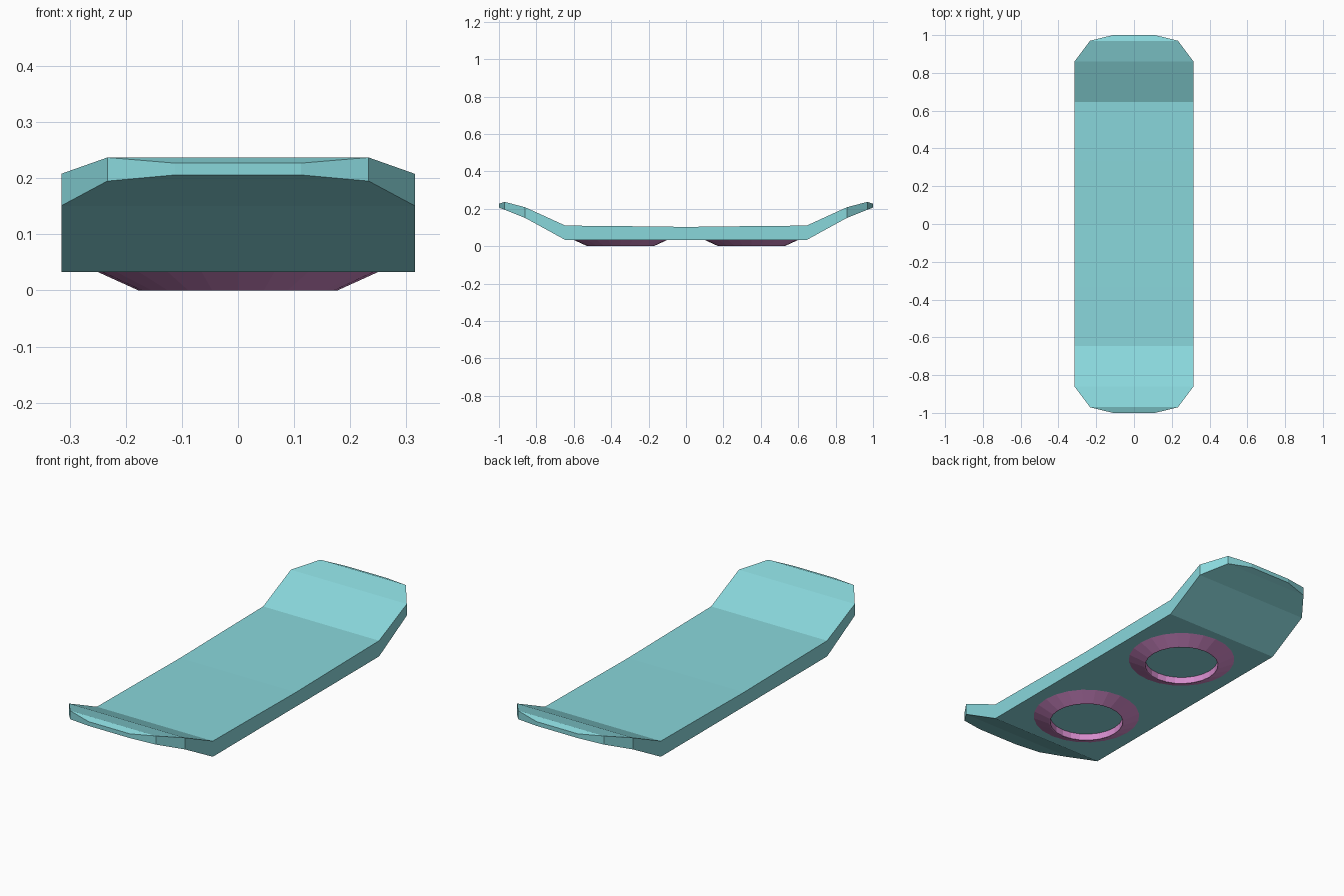
import bpy, bmesh, math

if "Cube" in bpy.data.objects:
    bpy.data.objects.remove(bpy.data.objects["Cube"])

def material(name, color):
    m = bpy.data.materials.new(name)
    m.diffuse_color = (*color, 1)
    m.use_nodes = True
    m.node_tree.nodes["Principled BSDF"].inputs["Base Color"].default_value = m.diffuse_color
    return m

def finish(name, bm, mat):
    bmesh.ops.recalc_face_normals(bm, faces=bm.faces)
    me = bpy.data.meshes.new(name)
    bm.to_mesh(me)
    bm.free()
    me.materials.append(mat)
    ob = bpy.data.objects.new(name, me)
    bpy.context.collection.objects.link(ob)
    return ob

teal = material("teal", (0.25, 0.68, 0.71))
pink = material("pink", (0.67, 0.26, 0.60))

# Deck: stations from the middle to the tip (y, half width, bottom z, top z)
half = [(0, 0.315, 0.033, 0.103), (0.33, 0.315, 0.033, 0.107),
        (0.645, 0.315, 0.033, 0.11), (0.86, 0.315, 0.151, 0.208),
        (0.97, 0.233, 0.195, 0.237), (1.0, 0.112, 0.206, 0.227)]
stations = [(-y, w, b, t) for y, w, b, t in reversed(half[1:])] + half
bm = bmesh.new()
rings = [[bm.verts.new(p) for p in ((-w, y, b), (w, y, b), (w, y, t), (-w, y, t))]
         for y, w, b, t in stations]
for a, c in zip(rings, rings[1:]):
    for i in range(4):
        j = (i + 1) % 4
        bm.faces.new((a[i], a[j], c[j], c[i]))
bm.faces.new(rings[0])
bm.faces.new(rings[-1])
finish("deck", bm, teal)

# Tapered rings under the deck, with an upright inner wall
N = 24
profile = [(0.25, 0.033), (0.177, 0.0), (0.172, 0.0), (0.172, 0.033)]
for label, yc in (("front_ring", -0.35), ("back_ring", 0.35)):
    bm = bmesh.new()
    loops = [[bm.verts.new((r * math.cos(2 * math.pi * k / N),
                            yc + r * math.sin(2 * math.pi * k / N), z))
              for k in range(N)] for r, z in profile]
    for a, c in zip(loops, loops[1:] + loops[:1]):
        for k in range(N):
            n = (k + 1) % N
            bm.faces.new((a[k], a[n], c[n], c[k]))
    finish(label, bm, pink)
